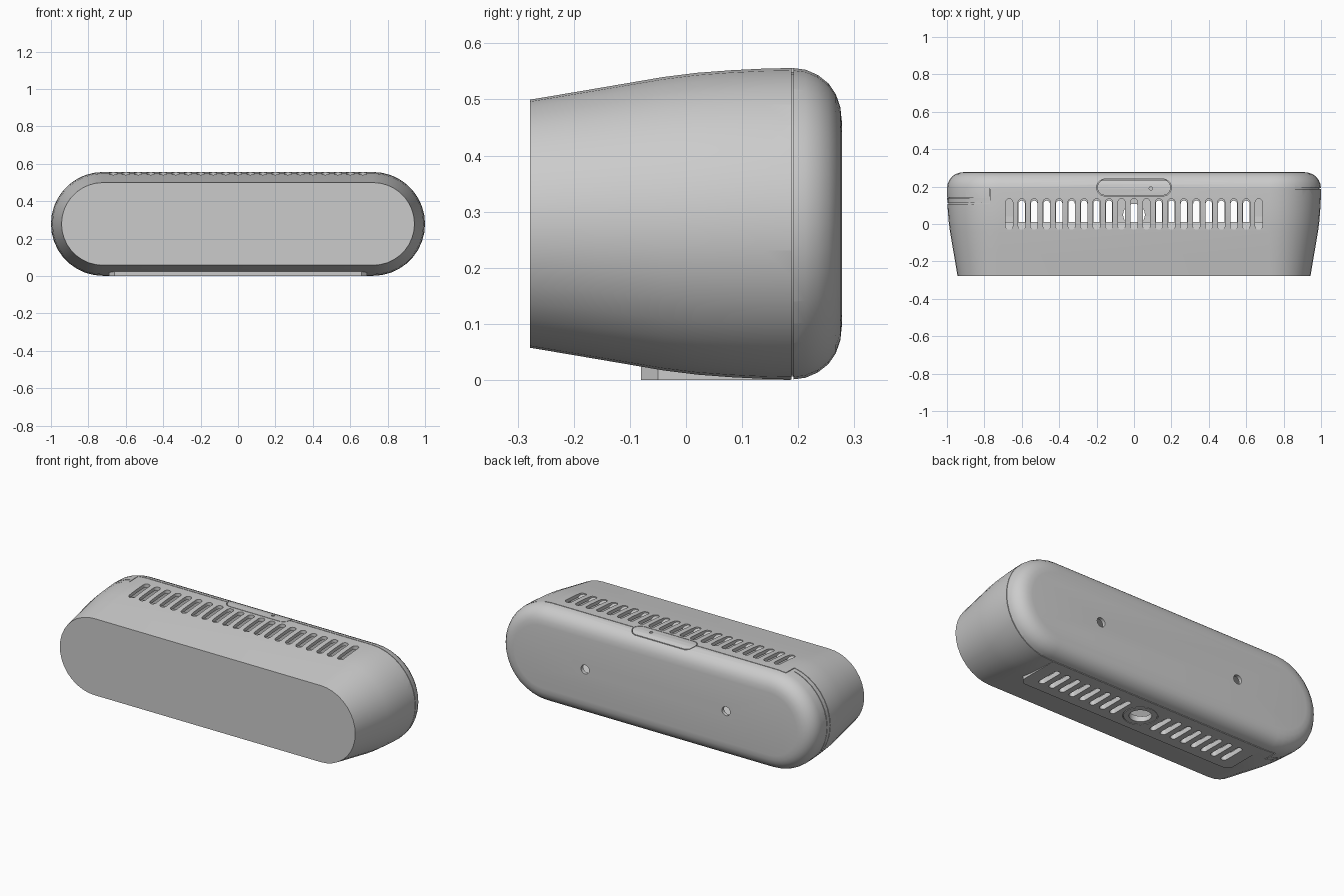
import bpy, bmesh, math
from math import cos, sin, pi, radians

if "Cube" in bpy.data.objects:
    bpy.data.objects.remove(bpy.data.objects["Cube"], do_unlink=True)

grey = bpy.data.materials.new("plain_grey")
grey.use_nodes = True
COLOUR = (0.60, 0.60, 0.60, 1)
grey.diffuse_color = COLOUR
grey.node_tree.nodes["Principled BSDF"].inputs["Base Color"].default_value = COLOUR

CZ, SX, R = 0.2785, 0.7225, 0.2775      # centre height, half straight length, end radius


def make_object(name, bm):
    bmesh.ops.recalc_face_normals(bm, faces=bm.faces)
    mesh = bpy.data.meshes.new(name)
    bm.to_mesh(mesh)
    bm.free()
    mesh.materials.append(grey)
    ob = bpy.data.objects.new(name, mesh)
    bpy.context.collection.objects.link(ob)
    return ob


def loft(bm, rings, closed=False):
    """Skin equal-length rings; cap the ends, or join last to first."""
    rows = [[bm.verts.new(p) for p in ring] for ring in rings]
    pairs = list(zip(rows, rows[1:])) + ([(rows[-1], rows[0])] if closed else [])
    for a, b in pairs:
        for i in range(len(a)):
            j = (i + 1) % len(a)
            bm.faces.new((a[i], a[j], b[j], b[i]))
    if not closed:
        bm.faces.new(rows[0])
        bm.faces.new(rows[-1])


def pill(cx, cy, hx, hy, n=8):
    """Outline of a rounded slot in the xy plane."""
    r = min(hx, hy)
    pts = []
    for k in range(4):
        qx, qy = (1, -1, -1, 1)[k], (1, 1, -1, -1)[k]
        for i in range(n):
            a = k * pi / 2 + pi / 2 * (i + 0.5) / n
            pts.append((cx + qx * (hx - r) + r * cos(a), cy + qy * (hy - r) + r * sin(a)))
    return pts


def arc(sx, a0, a1, n=18):
    return [(sx, radians(a0 + (a1 - a0) * i / n)) for i in range(n + 1)]


def skin_point(sx, a, r, y):
    return (sx + r * cos(a), y, CZ + r * sin(a))


def groove(bm, path, y, r, w=0.0018, depth=0.007):
    """Thin channel following the rounded outline at depth y."""
    loft(bm, [[skin_point(s, a, rr, yy) for rr, yy in
               ((r - depth, y - w), (r + 0.02, y - w), (r + 0.02, y + w), (r - depth, y + w))]
              for s, a in path])


def prism(bm, outline, z0, z1):
    """Vertical prism; z0 may be a function of y."""
    low = z0 if callable(z0) else (lambda y: z0)
    loft(bm, [[(x, y, low(y)) for x, y in outline], [(x, y, z1) for x, y in outline]])


def ring_prism(bm, outer, inner, z0, z1):
    loft(bm, [[(x, y, z) for x, y in o] for o, z in
              ((outer, z0), (outer, z1), (inner, z1), (inner, z0))], closed=True)


def box(bm, x0, x1, y0, y1, z0, z1):
    prism(bm, [(x0, y0), (x1, y0), (x1, y1), (x0, y1)], z0, z1)


def apply_modifiers(ob, cutters=()):
    bpy.ops.object.select_all(action='DESELECT')
    ob.select_set(True)
    bpy.context.view_layer.objects.active = ob
    for c in cutters:
        m = ob.modifiers.new("cut", 'BOOLEAN')
        m.operation, m.solver, m.object, m.use_self = 'DIFFERENCE', 'EXACT', c, True
    for m in list(ob.modifiers):
        bpy.ops.object.modifier_apply(modifier=m.name)
    bpy.ops.object.shade_smooth_by_angle(angle=radians(28))


# Housing: rounded outline swept along y, then hollowed
profile = [(-0.278, 0.221), (-0.16, 0.241), (-0.04, 0.2615), (0.02, 0.269), (0.08, 0.2735),
           (0.14, 0.2765), (0.19, R), (0.213, 0.2745), (0.235, 0.265), (0.254, 0.25),
           (0.267, 0.231), (0.275, 0.208), (0.278, 0.18)]
outline = arc(SX, -90, 90) + arc(-SX, 90, 270)
bm = bmesh.new()
loft(bm, [[skin_point(s, a, r, y) for s, a in outline] for y, r in profile])
housing = make_object("housing", bm)
hollow = housing.modifiers.new("hollow", 'SOLIDIFY')
hollow.thickness, hollow.offset = 0.02, -1

# Foot plate under the housing
bm = bmesh.new()
prism(bm, pill(0, 0.053, 0.69, 0.133, 1), 0.0, 0.028)
bm.free()
bm = bmesh.new()
c = 0.03
prism(bm, [(-0.69 + c, -0.08), (0.69 - c, -0.08), (0.69, -0.08 + c), (0.69, 0.186),
           (-0.69, 0.186), (-0.69, -0.08 + c)], 0.0, 0.028)
foot = make_object("foot_plate", bm)

# Top vents with sloping floors
bm = bmesh.new()
for i in range(-10, 11):
    prism(bm, pill(i * 0.0667, 0.0525, 0.019, 0.0825),
          lambda y: 0.536 - 0.24 * (y + 0.03), 0.62)
top_vents = make_object("top_vent_cutter", bm)

# Bottom vents and central socket
bm = bmesh.new()
for side in (-1, 1):
    for i in range(2, 10):
        prism(bm, pill(side * i * 0.0667, 0.05, 0.017, 0.075), -0.05, 0.08)
prism(bm, pill(0, 0.05, 0.058, 0.058), -0.05, 0.08)
bottom_vents = make_object("bottom_vent_cutter", bm)

bm = bmesh.new()
ring_prism(bm, pill(0, 0.05, 0.09, 0.09), pill(0, 0.05, 0.086, 0.086), -0.02, 0.006)
socket_ring = make_object("socket_ring_cutter", bm)

# Seams between front shell and back cover, stepping forward at the right end
bm = bmesh.new()
groove(bm, [(0.2, pi / 2)] + arc(SX, 90, -90) + arc(-SX, 270, 260, 2), 0.19, R)
groove(bm, arc(-SX, 100, 90, 2) + [(-0.2, pi / 2)], 0.19, R)
groove(bm, arc(-SX, 100, 260), 0.11, 0.275)
groove(bm, arc(-SX, 104, 256), 0.14, 0.2765)
for z0, z1 in ((0.542, 0.6), (-0.05, 0.012)):
    box(bm, -0.773, -0.769, 0.109, 0.191, z0, z1)
seams = make_object("seam_cutter", bm)

# Button outline and pinhole on the top edge
bm = bmesh.new()
ring_prism(bm, pill(0, 0.195, 0.2, 0.045), pill(0, 0.195, 0.1965, 0.0415),
           0.53, 0.62)
prism(bm, pill(0.09, 0.19, 0.009, 0.009), 0.54, 0.62)
button = make_object("button_cutter", bm)

# Two screw holes in the back
bm = bmesh.new()
for x in (-0.45, 0.45):
    ring = [(x + 0.026 * cos(2 * pi * i / 24), CZ + 0.026 * sin(2 * pi * i / 24)) for i in range(24)]
    loft(bm, [[(px, y, pz) for px, pz in ring] for y in (0.2, 0.32)])
screws = make_object("screw_hole_cutter", bm)

apply_modifiers(housing, (top_vents, bottom_vents, seams, button, screws))
apply_modifiers(foot, (bottom_vents, socket_ring))
for cutter in (top_vents, bottom_vents, socket_ring, seams, button, screws):
    bpy.data.objects.remove(cutter, do_unlink=True)
